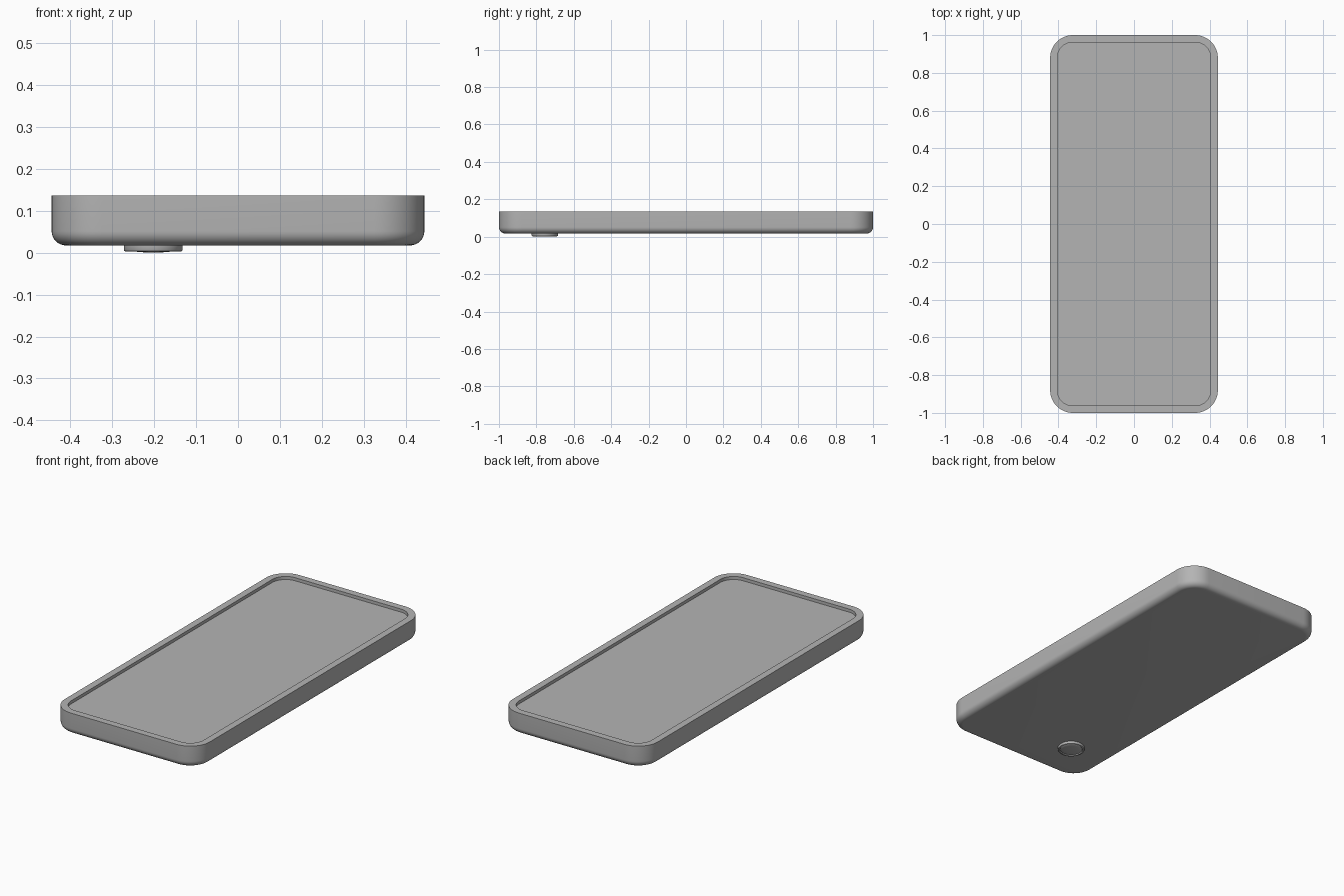
import bpy, bmesh, math

if "Cube" in bpy.data.objects:
    bpy.data.objects.remove(bpy.data.objects["Cube"])

HX, HY, R = 0.444, 1.0, 0.12      # half width, half length, corner radius
CORNER_STEPS = 12

grey = bpy.data.materials.new("dark_grey")
grey.diffuse_color = (0.456, 0.456, 0.456, 1)
grey.use_nodes = True
grey.node_tree.nodes["Principled BSDF"].inputs["Base Color"].default_value = grey.diffuse_color


def outline(inset):
    """Rounded rectangle points, moved inwards by inset."""
    r = R - inset
    pts = []
    for i, (sx, sy) in enumerate([(1, 1), (-1, 1), (-1, -1), (1, -1)]):
        for k in range(CORNER_STEPS + 1):
            a = math.pi / 2 * (i + k / CORNER_STEPS)
            pts.append((sx * (HX - R) + r * math.cos(a),
                        sy * (HY - R) + r * math.sin(a)))
    return pts


def circle(radius, cx, cy, n=48):
    return [(cx + radius * math.cos(2 * math.pi * i / n),
             cy + radius * math.sin(2 * math.pi * i / n)) for i in range(n)]


def loft(name, sections):
    """Skin a stack of (points, z) loops and cap both ends."""
    bm = bmesh.new()
    loops = [[bm.verts.new((x, y, z)) for x, y in pts] for pts, z in sections]
    n = len(loops[0])
    for a, b in zip(loops, loops[1:]):
        for i in range(n):
            j = (i + 1) % n
            bm.faces.new((a[i], a[j], b[j], b[i]))
    bm.faces.new(loops[0])
    bm.faces.new(loops[-1])
    bmesh.ops.recalc_face_normals(bm, faces=bm.faces)
    mesh = bpy.data.meshes.new(name)
    bm.to_mesh(mesh)
    bm.free()
    mesh.materials.append(grey)
    ob = bpy.data.objects.new(name, mesh)
    bpy.context.collection.objects.link(ob)
    bpy.ops.object.select_all(action='DESELECT')
    ob.select_set(True)
    bpy.context.view_layer.objects.active = ob
    bpy.ops.object.shade_smooth_by_angle(angle=math.radians(35))
    return ob


# Body shell: rounded back edge, straight sides, raised rim round the screen
BACK, TOP, FLOOR, EDGE = 0.017, 0.136, 0.119, 0.034
body = []
for k in range(9):
    a = math.pi / 2 * k / 8
    body.append((outline(EDGE * (1 - math.sin(a))),
                 BACK + EDGE * (1 - math.cos(a))))
body += [(outline(0), TOP), (outline(0.038), TOP), (outline(0.038), FLOOR)]
loft("body_shell", body)

# Camera on the back: ring with a shallow groove and a slightly domed lens
CX, CY = -0.202, -0.755
ring = [(0.07, 0.018), (0.07, 0.006), (0.0685, 0.0035), (0.065, 0.002),
        (0.060, 0.002), (0.058, 0.008)]
loft("camera_ring", [(circle(r, CX, CY), z) for r, z in ring])
lens = [(0.057, 0.009)]
lens += [(0.057 * math.cos(a), 0.007 - 0.007 * math.sin(a))
         for a in [math.pi / 2 * k / 8 for k in range(8)]]
lens.append((0.002, 0.0))
loft("camera_lens", [(circle(r, CX, CY), z) for r, z in lens])
